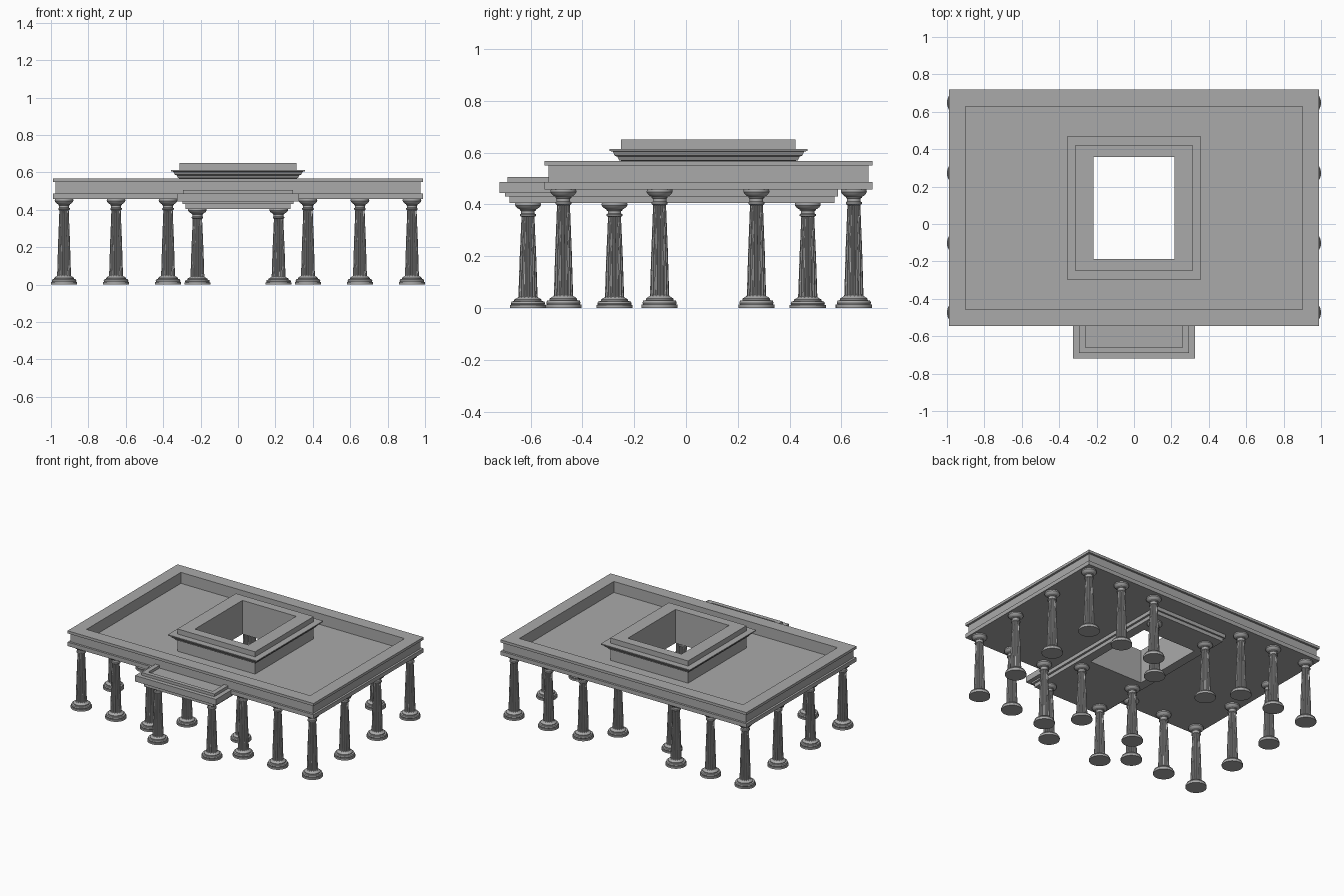
import bpy, bmesh, math

if "Cube" in bpy.data.objects:
    bpy.data.objects.remove(bpy.data.objects["Cube"])

stone = bpy.data.materials.new("grey_stone")
stone.diffuse_color = (0.40, 0.40, 0.40, 1)
stone.use_nodes = True
stone.node_tree.nodes["Principled BSDF"].inputs["Base Color"].default_value = stone.diffuse_color
CY = 0.0865  # centre of the main roof in y


def add_object(name, bm):
    bmesh.ops.recalc_face_normals(bm, faces=bm.faces)
    me = bpy.data.meshes.new(name)
    bm.to_mesh(me)
    bm.free()
    me.materials.append(stone)
    ob = bpy.data.objects.new(name, me)
    bpy.context.collection.objects.link(ob)
    return ob


def rect_ring(name, loops):
    """Closed sweep through rectangles (half x, y min, y max, z)."""
    bm = bmesh.new()
    rings = [[bm.verts.new(p) for p in ((-h, a, z), (h, a, z), (h, b, z), (-h, b, z))]
             for h, a, b, z in loops]
    for i, r in enumerate(rings):
        s = rings[(i + 1) % len(rings)]
        for k in range(4):
            n = (k + 1) % 4
            bm.faces.new((r[k], r[n], s[n], s[k]))
    return add_object(name, bm)


def centred(pairs):
    return [(hx, CY - hy, CY + hy, z) for hx, hy, z in pairs]


def box(name, x0, x1, y0, y1, z0, z1):
    bm = bmesh.new()
    bmesh.ops.create_cube(bm, size=1)
    for v in bm.verts:
        v.co = (x1 if v.co.x > 0 else x0, y1 if v.co.y > 0 else y0, z1 if v.co.z > 0 else z0)
    return add_object(name, bm)


# main roof: lower slab, wall, cornice, parapet and recessed floor around the opening
HX, HY = 0.216, 0.273
main = [(HX, HY, 0.457)]
for inset, z in ((0, 0.457), (0, 0.486), (0.015, 0.486), (0.015, 0.549), (0, 0.549),
                 (0, 0.568), (0.09, 0.568), (0.09, 0.488)):
    main.append((0.99 - inset, 0.6325 - inset, z))
main.append((HX, HY, 0.488))
rect_ring("main_roof", centred(main))

# raised roof lantern with moulded cornice
lantern = [(HX, HY, 0.48)]
for h, z in ((0.313, 0.48), (0.313, 0.568), (0.321, 0.570), (0.328, 0.584), (0.338, 0.588),
             (0.345, 0.603), (0.358, 0.606), (0.358, 0.613), (0.313, 0.613), (0.313, 0.65)):
    lantern.append((h, h + 0.024, z))
lantern.append((HX, HY, 0.65))
rect_ring("roof_lantern", centred(lantern))

# lower entablature running from the porch to the rear of the opening
hole = (HX, CY - HY, CY + HY)
rect_ring("lower_entablature", [
    hole + (0.405,), (0.281, -0.682, 0.574, 0.405), (0.281, -0.682, 0.574, 0.431),
    (0.296, -0.698, 0.586, 0.431), (0.296, -0.698, 0.586, 0.46), hole + (0.46,)])

# porch slab with low U-shaped rim
box("porch_slab", -0.325, 0.325, -0.719, -0.52, 0.443, 0.486)
box("porch_rim_front", -0.293, 0.293, -0.69, -0.66, 0.48, 0.506)
for s, side in ((-1, "left"), (1, "right")):
    a, b = sorted((s * 0.26, s * 0.293))
    box("porch_rim_" + side, a, b, -0.66, -0.525, 0.48, 0.506)

# column profile: radius, height, fluted
PROFILE = [
    (0.070, 0, 0), (0.070, 0.013, 0), (0.064, 0.014, 0), (0.066, 0.020, 0), (0.063, 0.028, 0),
    (0.053, 0.030, 0), (0.053, 0.036, 0), (0.046, 0.041, 0), (0.038, 0.046, 0),
    (0.037, 0.050, 1), (0.032, 0.220, 1), (0.025, 0.396, 1), (0.026, 0.398, 0),
    (0.031, 0.401, 0), (0.031, 0.408, 0), (0.026, 0.411, 0), (0.026, 0.422, 0),
    (0.031, 0.425, 0), (0.031, 0.429, 0), (0.037, 0.432, 0), (0.045, 0.439, 0),
    (0.050, 0.447, 0), (0.049, 0.457, 0)]
FLUTES, SEG = 16, 64


def column(name, height):
    bm = bmesh.new()
    rings = []
    for r, z, fluted in PROFILE:
        ring = []
        for i in range(SEG):
            a = 2 * math.pi * i / SEG
            rr = r * (0.86 if fluted and i % (SEG // FLUTES) >= 2 else 1)
            ring.append(bm.verts.new((rr * math.cos(a), rr * math.sin(a), z * height / 0.457)))
        rings.append(ring)
    for lo, hi in zip(rings, rings[1:]):
        for i in range(SEG):
            n = (i + 1) % SEG
            bm.faces.new((lo[i], lo[n], hi[n], hi[i]))
    bm.faces.new(rings[0])
    bm.faces.new(rings[-1])
    ob = add_object(name, bm)
    bpy.ops.object.select_all(action='DESELECT')
    ob.select_set(True)
    bpy.context.view_layer.objects.active = ob
    bpy.ops.object.shade_smooth_by_angle(angle=math.radians(30))
    return ob


def place(name, height, spots):
    first = column(name, height)
    for i, (x, y) in enumerate(spots):
        ob = first if i == 0 else first.copy()
        if i:
            bpy.context.collection.objects.link(ob)
        ob.location = (x, y, 0)


# tall columns around the edge, short ones under the lower entablature
outer = [(s * x, y) for s in (-1, 1) for x in (0.93, 0.652, 0.374) for y in (-0.473, 0.648)]
outer += [(s * 0.93, y) for s in (-1, 1) for y in (-0.102, 0.272)]
place("outer_column", 0.457, outer)
place("inner_column", 0.405, [(s * 0.217, y) for s in (-1, 1) for y in (-0.61, -0.276, 0.47)])
